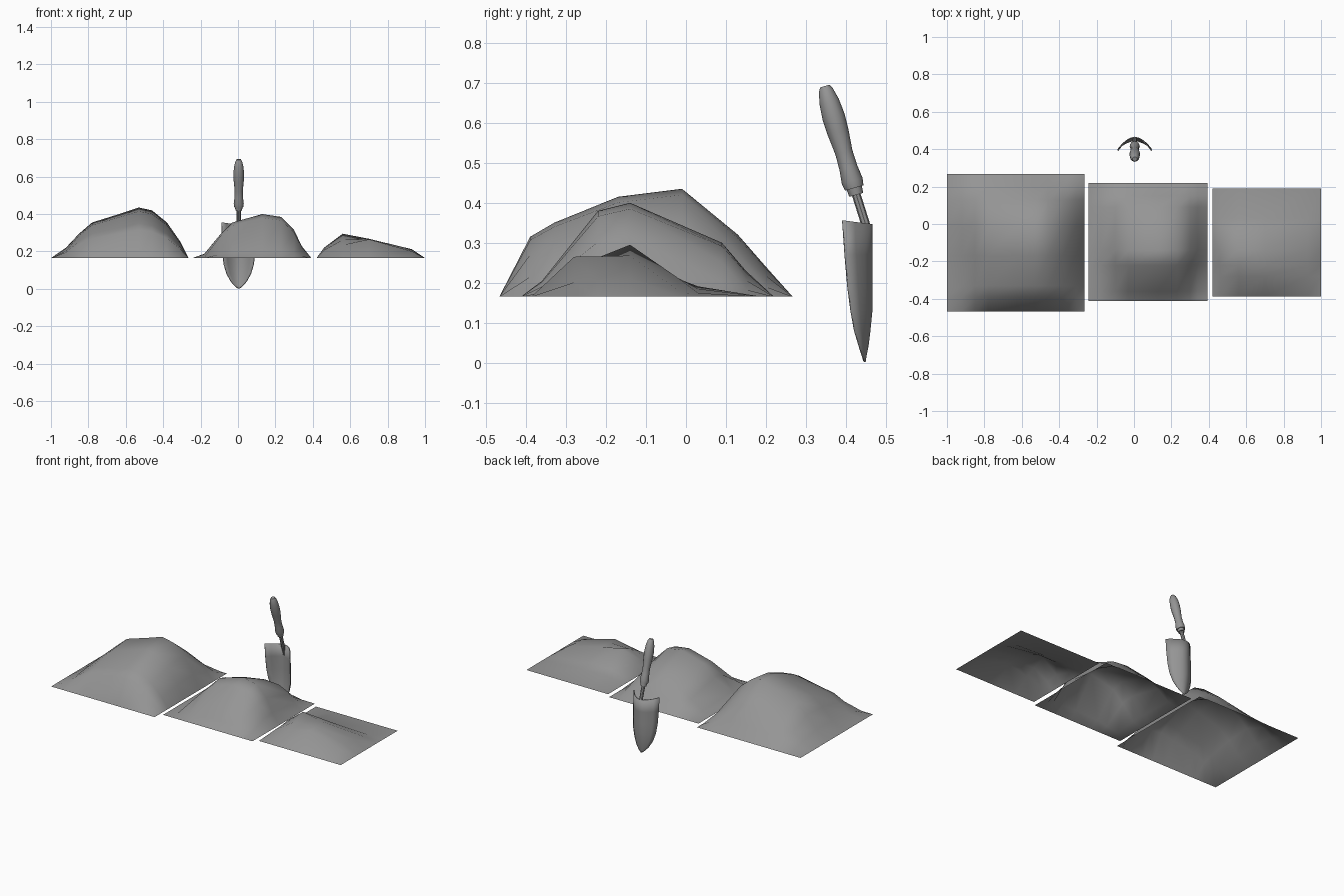
import bpy, bmesh, math
from mathutils import Vector

if "Cube" in bpy.data.objects:
    bpy.data.objects.remove(bpy.data.objects["Cube"])

BASE = 0.165
grey = bpy.data.materials.new("dark_grey")
grey.diffuse_color = (.3, .3, .3, 1)
grey.use_nodes = True
grey.node_tree.nodes["Principled BSDF"].inputs["Base Color"].default_value = grey.diffuse_color


def finish(name, verts, faces, angle=60):
    me = bpy.data.meshes.new(name)
    me.from_pydata(verts, [], faces)
    me.materials.append(grey)
    bm = bmesh.new()
    bm.from_mesh(me)
    bmesh.ops.recalc_face_normals(bm, faces=bm.faces)
    bm.to_mesh(me)
    bm.free()
    ob = bpy.data.objects.new(name, me)
    bpy.context.collection.objects.link(ob)
    bpy.ops.object.select_all(action='DESELECT')
    ob.select_set(True)
    bpy.context.view_layer.objects.active = ob
    bpy.ops.object.shade_smooth_by_angle(angle=math.radians(angle))
    return ob


def grid_faces(rows, cols, wrap=False):
    span = cols if wrap else cols - 1
    return [(r * cols + c, r * cols + (c + 1) % cols,
             (r + 1) * cols + (c + 1) % cols, (r + 1) * cols + c)
            for r in range(rows - 1) for c in range(span)]


def mound(name, peak, xs, ys, bumps={}):
    """Open soil sheet: front and side profiles (position, height) multiplied."""
    verts = [(x, y, BASE + bumps.get((x, y), hx * hy / peak)) for y, hy in ys for x, hx in xs]
    return finish(name, verts, grid_faces(len(ys), len(xs)), 75)


def lathe(name, a, b, profile, sides=12):
    """Round part along the line a-b; profile is (fraction, radius)."""
    a, b = Vector(a), Vector(b)
    q = (b - a).to_track_quat('Z', 'Y')
    verts = []
    for t, r in profile:
        for i in range(sides):
            w = 2 * math.pi * i / sides
            verts.append(a.lerp(b, t) + q @ Vector((r * math.cos(w), r * math.sin(w), 0)))
    n = len(profile)
    faces = grid_faces(n, sides, True)
    faces += [tuple(range(sides)), tuple(range((n - 1) * sides, n * sides))]
    return finish(name, verts, faces, 40)


# Soil mounds
mound("large_mound", 0.27,
      [(-1, 0), (-.92, .055), (-.85, .13), (-.78, .19), (-.62, .24), (-.53, .27),
       (-.46, .255), (-.38, .19), (-.31, .09), (-.265, 0)],
      [(-.467, 0), (-.39, .15), (-.33, .185), (-.17, .25), (-.01, .27),
       (.13, .155), (.2, .075), (.267, 0)])
mound("middle_mound", 0.235,
      [(-.243, 0), (-.18, .023), (-.1, .12), (-.03, .19), (.13, .235),
       (.23, .22), (.3, .15), (.34, .065), (.392, 0)],
      [(-.413, 0), (-.36, .04), (-.22, .215), (-.14, .235), (.09, .135),
       (.15, .065), (.22, 0)])
mound("small_mound", 0.13,
      [(.42, 0), (.46, .055), (.56, .13), (.7, .1), (.93, .047), (1, 0)],
      [(-.387, 0), (-.28, .1), (-.22, .105), (-.14, .13), (-.02, .045),
       (.03, .026), (.19, 0)],
      {(.56, -.28): .07, (.7, -.28): .1, (.56, -.22): .098, (.7, -.22): .101,
       (.7, -.14): .103, (.7, -.02): .047})

# Trowel handle, collar and shank
X = .004
lathe("handle", (X, .347, .692), (X, .421, .437),
      [(0, .012), (.04, .018), (.15, .025), (.3, .0285), (.45, .027), (.65, .022),
       (.8, .023), (.93, .027), (1, .024)])
lathe("collar", (X, .420, .441), (X, .426, .42), [(0, .02), (1, .018)])
lathe("shank", (X, .423, .43), (X, .453, .335), [(0, .011), (1, .011)], 8)
lathe("shank_root", (X, .451, .345), (X, .461, .28), [(0, .011), (1, .004)], 8)

# Curved blade: rows of (z, half width, spine y, edge y)
rows = [(.35, .09, .464, .392), (.27, .089, .464, .398), (.19, .086, .464, .405),
        (.13, .079, .464, .413), (.08, .064, .459, .422), (.04, .042, .454, .434),
        (.015, .02, .449, .442), (.002, .003, .447, .446)]
verts = []
cols = 9
for k, (z, w, spine, edge) in enumerate(rows):
    for c in range(cols):
        u = -1 + 2 * c / (cols - 1)
        lift = (.009 * u * u - .003) if k == 0 else 0
        verts.append((X + w * u, spine + (edge - spine) * abs(u) ** 1.8, z + lift))
blade = finish("blade", verts, grid_faces(len(rows), cols), 50)
solid = blade.modifiers.new("thickness", 'SOLIDIFY')
solid.thickness = .005
solid.offset = 0
